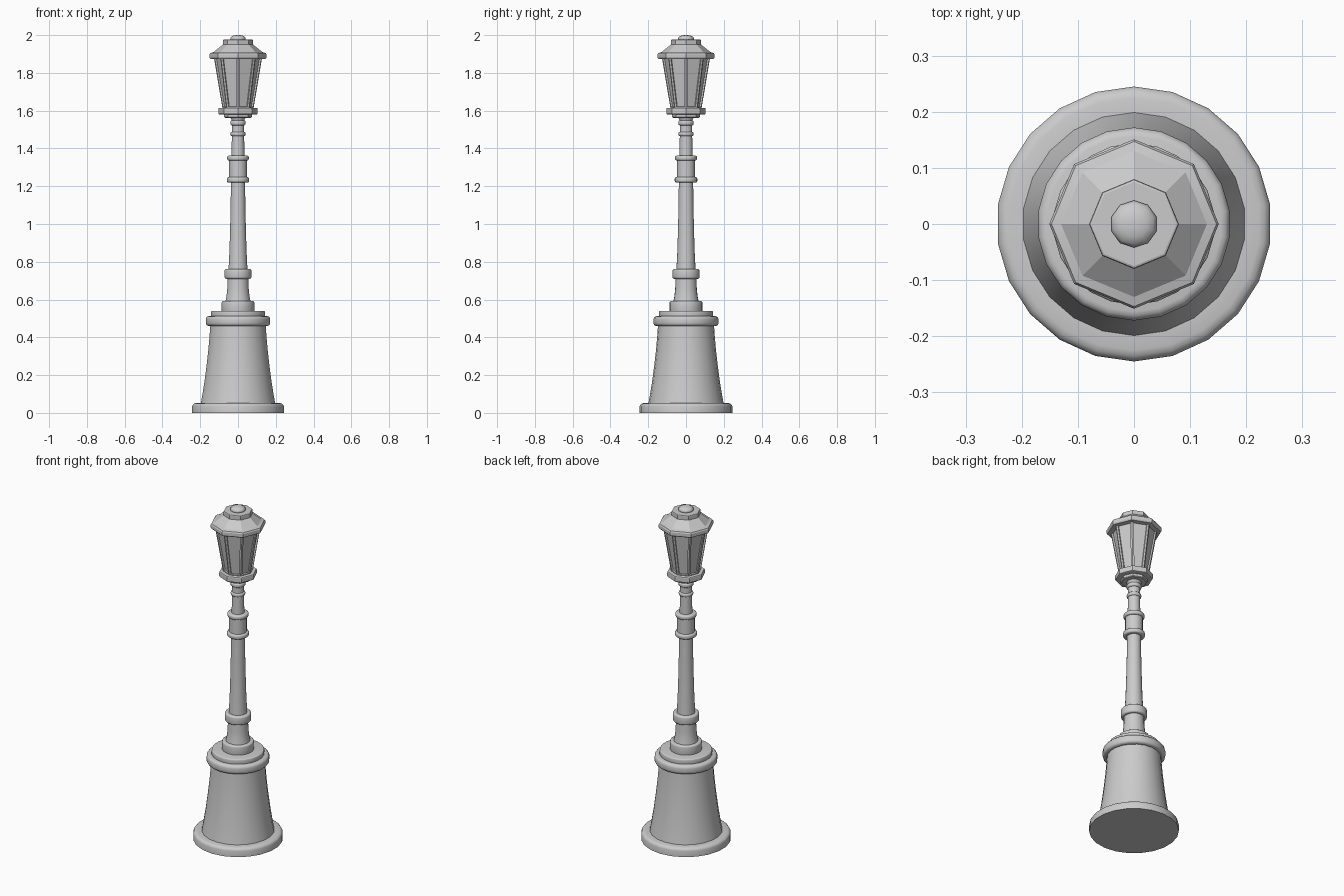
import bpy, bmesh
from math import pi, cos, sin, radians

if "Cube" in bpy.data.objects:
    bpy.data.objects.remove(bpy.data.objects["Cube"])


def lathe(name, profile, sides=22, angle=32):
    """Closed solid of revolution from (radius, z) points, a vertex facing +y."""
    bm = bmesh.new()
    rings = []
    for r, z in profile:
        rings.append([bm.verts.new((r * cos(pi / 2 + 2 * pi * i / sides),
                                    r * sin(pi / 2 + 2 * pi * i / sides), z))
                      for i in range(sides)])
    walls = []
    for a, b in zip(rings, rings[1:]):
        for i in range(sides):
            j = (i + 1) % sides
            walls.append(bm.faces.new((a[i], a[j], b[j], b[i])))
    bm.faces.new(rings[0][::-1])
    bm.faces.new(rings[-1])
    return finish(name, bm, angle)


def finish(name, bm, angle):
    bm.normal_update()
    me = bpy.data.meshes.new(name)
    bm.to_mesh(me)
    bm.free()
    me.shade_smooth()
    me.set_sharp_from_angle(angle=radians(angle))
    ob = bpy.data.objects.new(name, me)
    bpy.context.collection.objects.link(ob)
    return ob


def band(name, r, z0, z1, c, sides=22, steps=3, angle=32):
    """Disc with rounded top and bottom rims of radius c."""
    arc = [(r - c + c * sin(pi / 2 * k / steps), z0 + c - c * cos(pi / 2 * k / steps))
           for k in range(steps + 1)]
    top = [(x, z0 + z1 - z) for x, z in reversed(arc)]
    return lathe(name, arc + top, sides, angle)


# Pedestal
lathe("base_plate", [(.245, 0), (.245, .035), (.242, .043), (.235, .049), (.225, .052), (.19, .052)])
lathe("pedestal", [(.2, .045), (.19, .10), (.178, .175), (.167, .26),
                   (.158, .34), (.152, .41), (.148, .47)])
band("pedestal_ring", .172, .46, .512, .016)
band("pedestal_step", .144, .505, .54, .007)
band("column_foot", .087, .53, .592, .008)

# Column
lathe("lower_shaft", [(.068, .585), (.061, .62), (.057, .66), (.055, .72)])
band("lower_ring", .072, .71, .762, .010)
lathe("main_shaft", [(.051, .755), (.046, .85), (.042, .98), (.039, 1.12), (.038, 1.23)])
band("sleeve_bottom_ring", .060, 1.22, 1.248, .009)
lathe("sleeve", [(.048, 1.24), (.048, 1.345)])
band("sleeve_top_ring", .058, 1.336, 1.362, .009)
lathe("upper_shaft", [(.035, 1.355), (.033, 1.46), (.033, 1.54)])
band("neck_ring_lower", .040, 1.465, 1.488, .009)
band("neck_ring_upper", .041, 1.522, 1.548, .009)
lathe("neck_flare", [(.033, 1.54), (.036, 1.555), (.046, 1.57)])

# Lantern floor
band("lantern_floor_step", .073, 1.562, 1.585, .004, 8, 1, 20)
band("lantern_floor", .104, 1.58, 1.615, .007, 8, 2, 20)

# Lantern body: eight tapered panes sunk into frames
body = lathe("lantern_body", [(.082, 1.61), (.128, 1.885)], 8, 20)
bm = bmesh.new()
bm.from_mesh(body.data)
panes = [f for f in bm.faces if len(f.verts) == 4]
bmesh.ops.inset_individual(bm, faces=panes, thickness=.010, use_even_offset=True)
bmesh.ops.inset_individual(bm, faces=panes, thickness=.001, depth=-.009)
bm.to_mesh(body.data)
bm.free()
body.data.shade_flat()

# Roof and finial
lathe("roof", [(.125, 1.873), (.146, 1.874), (.151, 1.881), (.151, 1.898), (.147, 1.905),
               (.130, 1.910), (.080, 1.950), (.05, 1.950)], 8, 20)
band("roof_cap", .080, 1.945, 1.976, .005, 8, 2, 20)
lathe("finial", [(.036, 1.970), (.042, 1.977), (.042, 1.984), (.036, 1.992),
                 (.024, 1.998), (.008, 2.0)], 10, 40)
